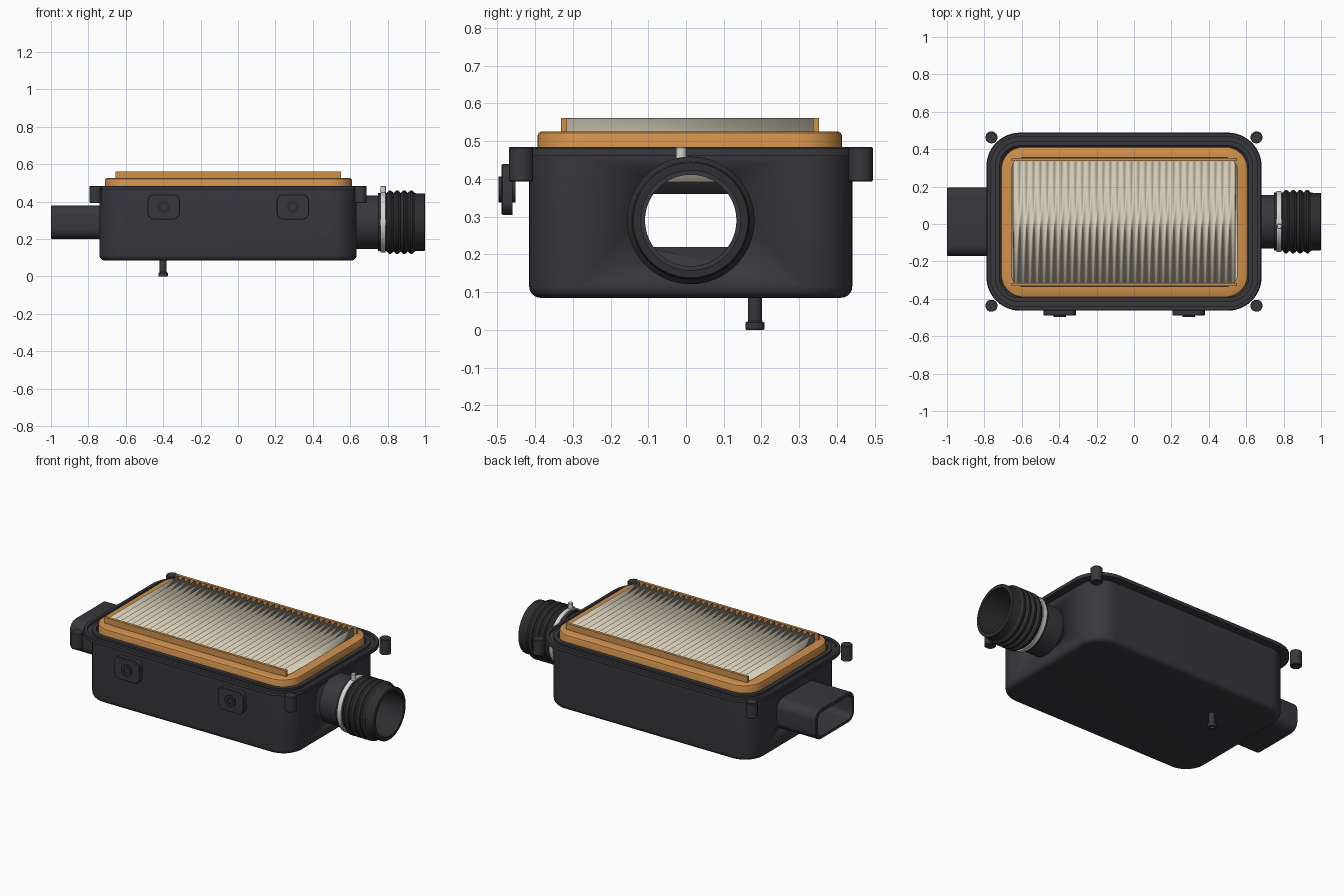
import bpy, bmesh, math
from mathutils import Vector

if "Cube" in bpy.data.objects:
    bpy.data.objects.remove(bpy.data.objects["Cube"])

def material(name, rgb):
    m = bpy.data.materials.new(name)
    m.diffuse_color = (*rgb, 1)
    m.use_nodes = True
    m.node_tree.nodes["Principled BSDF"].inputs["Base Color"].default_value = m.diffuse_color
    return m

PLASTIC = material("dark plastic", (0.040, 0.039, 0.046))
RUBBER = material("black rubber", (0.028, 0.028, 0.031))
ORANGE = material("orange gasket", (0.62, 0.28, 0.075))
PAPER = material("filter paper", (0.66, 0.60, 0.47))
METAL = material("clamp metal", (0.66, 0.66, 0.63))

# ---------- helpers ----------
XY = lambda u, v, w: (u, v, w)      # profile swept along z
YZ = lambda u, v, w: (w, u, v)      # profile swept along x
XZ = lambda u, v, w: (u, w, v)      # profile swept along y

def finish(name, bm, mat, angle=32):
    bmesh.ops.recalc_face_normals(bm, faces=bm.faces)
    me = bpy.data.meshes.new(name)
    bm.to_mesh(me)
    bm.free()
    ob = bpy.data.objects.new(name, me)
    bpy.context.collection.objects.link(ob)
    me.materials.append(mat)
    bpy.ops.object.select_all(action='DESELECT')
    ob.select_set(True)
    bpy.context.view_layer.objects.active = ob
    bpy.ops.object.shade_smooth_by_angle(angle=math.radians(angle))
    return ob

def bridge(name, rings, mat, closed):
    """Skin a list of point rings; closed joins last to first, else caps ends."""
    bm = bmesh.new()
    vr = [[bm.verts.new(p) for p in ring] for ring in rings]
    n = len(vr[0])
    pairs = list(zip(vr, vr[1:])) + ([(vr[-1], vr[0])] if closed else [])
    for a, b in pairs:
        for i in range(n):
            j = (i + 1) % n
            bm.faces.new((a[i], a[j], b[j], b[i]))
    if not closed:
        bm.faces.new(vr[0])
        bm.faces.new(vr[-1])
    return finish(name, bm, mat)

def rounded_loft(name, centre, hu, hv, r, profile, mat, plane=XY, closed=False, seg=10):
    """Rounded rectangle lofted through (inset, height) pairs."""
    rings = []
    for d, w in profile:
        rad, ring = max(r - d, 0.004), []
        for q, (su, sv) in enumerate(((1, 1), (-1, 1), (-1, -1), (1, -1))):
            for k in range(seg + 1):
                a = math.pi / 2 * (q + k / seg)
                ring.append(plane(centre[0] + su * (hu - d - rad) + rad * math.cos(a),
                                  centre[1] + sv * (hv - d - rad) + rad * math.sin(a), w))
        rings.append(ring)
    return bridge(name, rings, mat, closed)

def lathe(name, centre, profile, mat, plane=XY, closed=False, n=64):
    """Circle lofted through (radius, height) pairs."""
    rings = [[plane(centre[0] + r * math.cos(2 * math.pi * i / n),
                    centre[1] + r * math.sin(2 * math.pi * i / n), w) for i in range(n)]
             for r, w in profile]
    return bridge(name, rings, mat, closed)

def box(name, lo, hi, mat):
    bm = bmesh.new()
    bmesh.ops.create_cube(bm, size=1)
    for v in bm.verts:
        v.co = Vector([(a + b) / 2 + c * (b - a) for a, b, c in zip(lo, hi, v.co)])
    return finish(name, bm, mat)

def cut(ob, cutter):
    m = ob.modifiers.new("cut", 'BOOLEAN')
    m.object, m.operation, m.solver = cutter, 'DIFFERENCE', 'EXACT'
    bpy.ops.object.select_all(action='DESELECT')
    bpy.context.view_layer.objects.active = ob
    ob.select_set(True)
    bpy.ops.object.modifier_apply(modifier=m.name)
    bpy.data.objects.remove(cutter, do_unlink=True)

# ---------- hollow housing with grooved flange ----------
fillet = [(0.048 + 0.03 * (1 - math.sin(a)), 0.115 - 0.03 * math.cos(a))
          for a in [math.pi / 2 * k / 5 for k in range(6)]]
shell = fillet + [(0.048, 0.461), (0.0, 0.461), (0.0, 0.480), (0.005, 0.485),
                  (0.022, 0.485), (0.022, 0.473), (0.046, 0.473), (0.046, 0.485),
                  (0.070, 0.485), (0.070, 0.13), (0.09, 0.11)]
housing = rounded_loft("housing", (-0.0535, 0.0125), 0.7355, 0.476, 0.18, shell, PLASTIC, seg=14)

PORT = (0.0125, 0.29)
# openings through the end walls
cut(housing, rounded_loft("inlet_cutter", PORT, 0.163, 0.07, 0.035,
                          [(0, -0.85), (0, -0.6)], PLASTIC, YZ))
cut(housing, lathe("outlet_cutter", PORT, [(0.121, 0.5), (0.121, 0.75)], PLASTIC, YZ))

# ---------- inlet duct ----------
rounded_loft("inlet_duct", PORT, 0.183, 0.09, 0.055,
             [(0.004, -1.0), (0, -0.996), (0, -0.725), (0.02, -0.725), (0.02, -1.0)],
             PLASTIC, YZ, closed=True)

# ---------- outlet pipe, bellows and clamp ----------
lathe("outlet_pipe", PORT, [(0.143, 0.62), (0.143, 0.79), (0.121, 0.79), (0.121, 0.62)],
      PLASTIC, YZ, closed=True)
hose = [(0.144, 0.748), (0.155, 0.748), (0.155, 0.795)]
for i in range(4):
    x = 0.800 + i * 0.038
    hose += [(0.162, x), (0.169, x + 0.008), (0.169, x + 0.018), (0.162, x + 0.026), (0.156, x + 0.032)]
hose += [(0.153, 0.962), (0.153, 0.998), (0.150, 1.0), (0.132, 1.0), (0.132, 0.80), (0.144, 0.785)]
lathe("bellows_hose", PORT, hose, RUBBER, YZ, closed=True)
lathe("clamp_band", PORT, [(0.154, 0.763), (0.163, 0.763), (0.163, 0.789), (0.154, 0.789)],
      METAL, YZ, closed=True)
lathe("clamp_screw", (0.777, -0.013), [(0.014, 0.445), (0.014, 0.482), (0.011, 0.485)], METAL, n=20)

# ---------- corner posts ----------
for i, x in enumerate((-0.762, 0.655)):
    for j, y in enumerate((-0.437, 0.463)):
        lathe(f"corner_post_{i}{j}", (x, y),
              [(0.029, 0.393), (0.032, 0.396), (0.032, 0.482), (0.029, 0.485)], PLASTIC, n=28)

# ---------- front mounts with grommets ----------
for i, x in enumerate((-0.397, 0.293)):
    rounded_loft(f"front_mount_{i}", (x, 0.372), 0.086, 0.067, 0.035,
                 [(0, -0.460), (0, -0.486), (0.003, -0.489)], PLASTIC, XZ)
    lathe(f"mount_grommet_{i}", (x, 0.372),
          [(0.016, -0.452), (0.034, -0.452), (0.034, -0.497), (0.016, -0.497)],
          RUBBER, XZ, closed=True, n=32)

# ---------- drain nipple ----------
lathe("drain_nipple", (-0.4, 0.1825),
      [(0.012, 0.0), (0.023, 0.0), (0.025, 0.003), (0.025, 0.019), (0.0185, 0.023),
       (0.0185, 0.09), (0.012, 0.09)], PLASTIC, closed=True, n=28)

# ---------- filter element ----------
rounded_loft("filter_gasket", (-0.051, 0.010), 0.66, 0.403, 0.12,
             [(0, 0.43), (0, 0.516), (0.003, 0.522), (0.010, 0.526), (0.058, 0.526), (0.058, 0.43)],
             ORANGE, closed=True)
for i, y in enumerate((-0.331, 0.337)):
    box(f"filter_side_strip_{i}", (-0.655, y, 0.40), (0.551, y + 0.016, 0.561), ORANGE)

# pleated paper: zigzag sheet running along x
PLEATS, X0, X1 = 32, -0.65, 0.548
bm = bmesh.new()
rows = []
for k in range(2 * PLEATS + 1):
    x = X0 + (X1 - X0) * k / (2 * PLEATS)
    z = 0.56 if k % 2 else 0.392
    rows.append([bm.verts.new((x, y, z)) for y in (-0.316, 0.338)])
for a, b in zip(rows, rows[1:]):
    bm.faces.new((a[0], b[0], b[1], a[1]))
pleats = finish("filter_pleats", bm, PAPER, 20)
s = pleats.modifiers.new("thickness", 'SOLIDIFY')
s.thickness, s.offset = 0.003, 0
